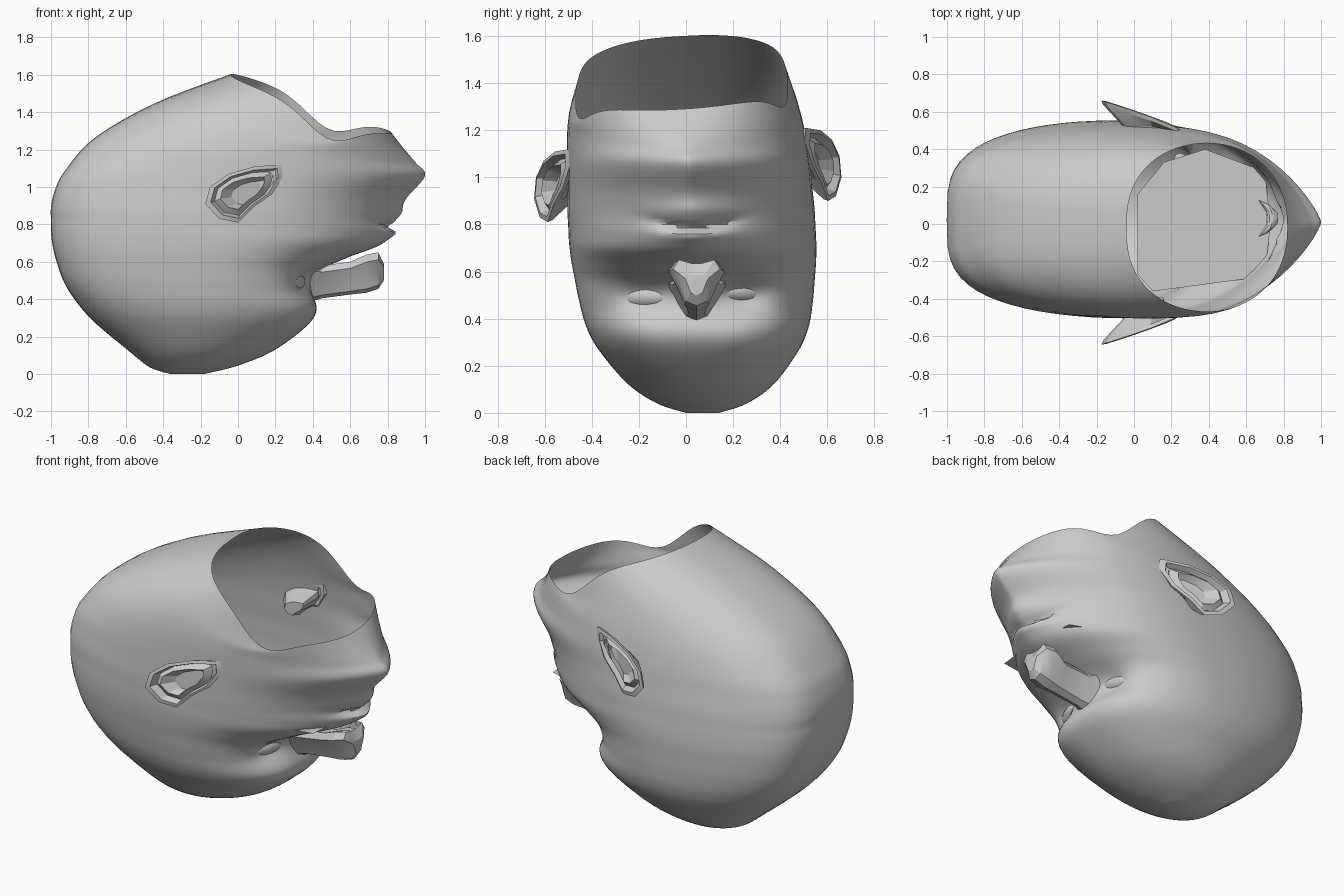
import bpy, bmesh, math
from mathutils import Vector

cube = bpy.data.objects.get("Cube")
if cube:
    bpy.data.objects.remove(cube, do_unlink=True)

clay = bpy.data.materials.new("clay_grey")
clay.use_nodes = True
clay.diffuse_color = (0.6, 0.6, 0.6, 1)
clay.node_tree.nodes["Principled BSDF"].inputs["Base Color"].default_value = (0.6, 0.6, 0.6, 1)


def finish(name, bm, angle=30, recalc=True):
    """Turn a bmesh into a smooth-shaded object."""
    if recalc:
        bmesh.ops.recalc_face_normals(bm, faces=bm.faces)
    mesh = bpy.data.meshes.new(name)
    bm.to_mesh(mesh)
    bm.free()
    mesh.materials.append(clay)
    obj = bpy.data.objects.new(name, mesh)
    bpy.context.collection.objects.link(obj)
    bpy.ops.object.select_all(action='DESELECT')
    obj.select_set(True)
    bpy.context.view_layer.objects.active = obj
    bpy.ops.object.shade_smooth_by_angle(angle=math.radians(angle))


def loft(bm, rings, cap_start=False, cap_end=False):
    """Skin a list of closed rings of equal length."""
    loops = [[bm.verts.new(p) for p in r] for r in rings]
    n = len(loops[0])
    for a, b in zip(loops, loops[1:]):
        for i in range(n):
            j = (i + 1) % n
            bm.faces.new((a[i], a[j], b[j], b[i]))
    for flag, loop in ((cap_start, loops[0]), (cap_end, loops[-1])):
        if flag:
            c = bm.verts.new(sum((v.co for v in loop), Vector()) / n)
            for i in range(n):
                bm.faces.new((loop[i], loop[(i + 1) % n], c))


def catmull(p0, p1, p2, p3, t):
    return [0.5 * (2 * b + (c - a) * t + (2 * a - 5 * b + 4 * c - d) * t * t
                   + (3 * b - a - 3 * c + d) * t ** 3)
            for a, b, c, d in zip(p0, p1, p2, p3)]


def bump(v, centre, width):
    return math.exp(-((v - centre) / width) ** 2)


# Head: tilted rings from crown to neck
# back x, back z, widest x, front x, front z, half width, front power
SECTIONS = [
    (-0.36, 0.000, -0.27, -0.18, 0.000, 0.07, 1.0),
    (-0.47, 0.035, -0.24, 0.00, 0.045, 0.19, 0.95),
    (-0.58, 0.12, -0.21, 0.19, 0.125, 0.31, 0.9),
    (-0.76, 0.27, -0.18, 0.36, 0.25, 0.42, 0.75),
    (-0.86, 0.38, -0.17, 0.42, 0.34, 0.47, 0.7),
    (-0.93, 0.49, -0.16, 0.40, 0.45, 0.495, 0.7),
    (-0.97, 0.60, -0.15, 0.44, 0.55, 0.51, 0.75),
    (-0.99, 0.68, -0.13, 0.58, 0.62, 0.52, 0.95),
    (-1.00, 0.76, -0.10, 0.76, 0.69, 0.525, 1.2),
    (-1.00, 0.82, -0.08, 0.82, 0.76, 0.525, 1.3),
    (-1.00, 0.89, -0.05, 0.84, 0.84, 0.525, 1.35),
    (-0.98, 0.98, -0.01, 0.90, 0.94, 0.52, 1.45),
    (-0.93, 1.08, 0.04, 1.00, 1.06, 0.515, 1.5),
    (-0.77, 1.26, 0.12, 0.95, 1.13, 0.505, 1.4),
    (-0.45, 1.445, 0.25, 0.88, 1.215, 0.485, 1.15),
    (-0.04, 1.60, 0.39, 0.82, 1.295, 0.45, 0.9),
]
SEGMENTS, STEPS = 64, 6


def head_ring(s):
    bx, bz, mx, fx, fz, w, front_power = s
    # slight lean, rounder back at crown and neck, dipping neck rim
    cy = 0.07 - 0.055 * bz
    back_power = 0.56 + 0.44 * max(0, 1 - bz / 0.6) ** 2 + 0.46 * max(0, bz - 1.08)
    sag = 0.13 * max(0, (bz - 1.25) / 0.35) ** 1.5
    ring = []
    for i in range(SEGMENTS):
        a = 2 * math.pi * i / SEGMENTS
        u, sn = math.cos(a), math.sin(a)
        p = back_power + max(u, 0) * (front_power - back_power)
        side = math.copysign(abs(sn) ** p, sn) if abs(sn) > 1e-6 else 0
        x = mx + u * (fx - mx if u > 0 else mx - bx)
        y = cy + w * side
        along = (x - bx) / (fx - bx)
        z = bz + (fz - bz) * along
        z += sag * (0.45 * (y - cy) - bump(along, 0.62, 0.21))
        if u > 0:
            m = y - 0.03
            # eye sockets, lips and mouth line
            x -= 0.06 * bump(abs(m), 0.2, 0.11) * bump(z, 0.50, 0.07)
            x += 0.03 * bump(m, 0, 0.15) * bump(z, 0.755, 0.03)
            slit = 0.785 + 1.2 * m * m
            x -= 0.04 * math.exp(-(m / 0.18) ** 4) * bump(z, slit, 0.018)
            x += 0.025 * bump(m, 0, 0.15) * bump(z, 0.86, 0.04)
        ring.append(Vector((x, y, z)))
    return ring


rings = []
last = len(SECTIONS) - 1
for k in range(last):
    quad = [SECTIONS[min(max(k + d, 0), last)] for d in (-1, 0, 1, 2)]
    rings += [head_ring(catmull(*quad, t / STEPS)) for t in range(STEPS)]
rings.append(head_ring(SECTIONS[-1]))
bm = bmesh.new()
loft(bm, rings, cap_start=True)
finish("head_shell", bm, 40)

# Flat floor inside the hollow head
FLOOR = [(0.02, 0.16), (0.02, -0.27), (0.10, -0.36), (0.70, -0.28),
         (0.73, 0.0), (0.70, 0.28), (0.38, 0.40), (0.16, 0.33)]
bm = bmesh.new()
bm.faces.new([bm.verts.new((x, y, 0.72)) for x, y in reversed(FLOOR)])
bmesh.ops.reverse_faces(bm, faces=[f for f in bm.faces])
finish("inner_floor", bm, recalc=False)

# Nose: sections running outward from bridge to tip
# x, low z, high z, narrow half width, wide half width
NOSE = [
    (0.33, 0.37, 0.62, 0.06, 0.17),
    (0.45, 0.405, 0.58, 0.035, 0.10),
    (0.60, 0.425, 0.60, 0.04, 0.09),
    (0.69, 0.435, 0.64, 0.05, 0.12),
    (0.75, 0.455, 0.65, 0.045, 0.10),
    (0.78, 0.50, 0.59, 0.025, 0.05),
]
rings = []
for x, lo, hi, a, b in NOSE:
    h = hi - lo
    shape = [(0, lo), (a, lo + 0.1 * h), (0.5 * (a + b), lo + 0.5 * h), (b, lo + 0.8 * h),
             (0.75 * b, hi), (0.2 * b, hi - 0.08 * h)]
    half = shape + [(-y, z) for y, z in reversed(shape[1:])]
    rings.append([Vector((x, 0.045 + y, z)) for y, z in half])
bm = bmesh.new()
loft(bm, rings, cap_end=True)
bmesh.ops.recalc_face_normals(bm, faces=bm.faces)
# Nostrils sunk into the underside near the tip
nostrils = [f for f in bm.faces if f.normal.z > 0.5 and 0.61 < f.calc_center_median().x < 0.76
            and 0.02 < abs(f.calc_center_median().y - 0.045) < 0.08]
bmesh.ops.inset_individual(bm, faces=nostrils, thickness=0.01, depth=-0.03)
finish("nose", bm, recalc=False)

# Eyeballs, swept back toward the temples
for name, side, y, z in (("right_eye", -1, -0.17, 0.495), ("left_eye", 1, 0.25, 0.52)):
    bm = bmesh.new()
    bmesh.ops.create_uvsphere(bm, u_segments=20, v_segments=12, radius=1)
    for v in bm.verts:
        v.co = Vector((0.285 + 0.065 * v.co.x - 0.04 * side * v.co.y,
                       y + 0.13 * v.co.y, z + 0.055 * v.co.z))
    finish(name, bm)

# Mouth pocket behind the lips
bm = bmesh.new()
bmesh.ops.create_icosphere(bm, subdivisions=2, radius=1)
for v in bm.verts:
    v.co = Vector((0.745 + 0.03 * v.co.x - 0.08 * v.co.y ** 2, 0.03 + 0.10 * v.co.y,
                   0.785 + 0.03 * v.co.z))
finish("mouth_pocket", bm, 20)

# Ears: outline in x and z, with rings for root, rim, fold and bowl
OUTLINE = [(-0.175, 0.91), (-0.15, 1.00), (-0.05, 1.07), (0.09, 1.11), (0.24, 1.12),
           (0.245, 1.06), (0.18, 0.96), (0.08, 0.89), (0.0, 0.81), (-0.10, 0.83)]
# scale, shift x, push outward, share of flare
EAR_RINGS = [(0.30, 0.06, -0.10, 0), (0.60, 0.03, 0.01, 0.1), (0.95, 0.0, -0.02, 1),
             (1.0, 0.0, 0.0, 1), (0.86, 0.0, 0.005, 1), (0.76, 0.0, -0.03, 1),
             (0.56, -0.01, -0.005, 1), (0.42, 0.02, -0.045, 1)]
for name, side, base, lift in (("right_ear", -1, 0.49, 0.0), ("left_ear", 1, 0.505, 0.09)):
    rings = []
    for scale, shift, push, share in EAR_RINGS:
        ring = []
        for ox, oz in OUTLINE:
            x = 0.03 + (ox - 0.03) * scale + shift
            z = 0.97 + (oz - 0.97) * scale + lift
            flare = 0.155 * share * max(0, (0.245 - x) / 0.42) ** 0.85
            ring.append(Vector((x, side * (base + flare + push), z)))
        rings.append(ring)
    bm = bmesh.new()
    loft(bm, rings, cap_start=True, cap_end=True)
    finish(name, bm, 25)
